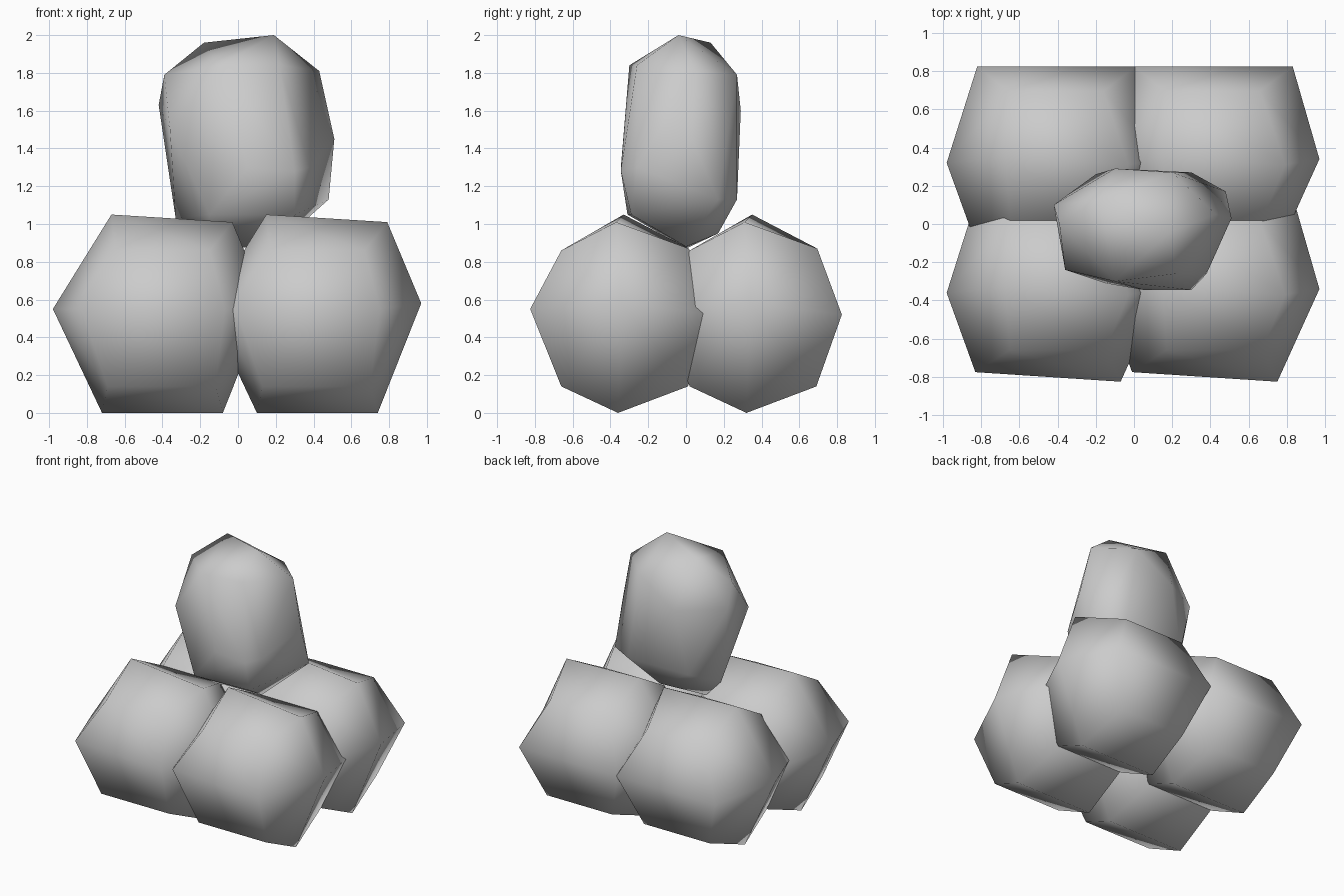
import bpy, bmesh

if "Cube" in bpy.data.objects:
    bpy.data.objects.remove(bpy.data.objects["Cube"])


def finish(bm, name, location=(0, 0, 0)):
    bmesh.ops.recalc_face_normals(bm, faces=bm.faces)
    mesh = bpy.data.meshes.new(name)
    bm.to_mesh(mesh)
    bm.free()
    for p in mesh.polygons:
        p.use_smooth = True
    obj = bpy.data.objects.new(name, mesh)
    obj.location = location
    bpy.context.collection.objects.link(obj)
    return obj


# Base stone: two eight-sided rings joined, closed by a blunt point at each end
# each entry: y, z, x on left ring, x on right ring
RING = [(-0.02, 0.00, -0.31, 0.33), (0.35, 0.14, -0.27, 0.28),
        (0.485, 0.52, -0.41, 0.42), (0.355, 0.87, -0.25, 0.25),
        (-0.01, 1.03, -0.26, 0.38), (-0.32, 0.86, -0.24, 0.26),
        (-0.46, 0.55, -0.42, 0.34), (-0.32, 0.14, -0.28, 0.29)]


def base_stone(name, location):
    bm = bmesh.new()
    left, right = [], []
    for i, (y, z, xl, xr) in enumerate(RING):
        top = 0.02 if i == 4 else 0          # top ridge slopes down to the right
        front = 0.025 if i == 6 else 0       # front ridge leans out to the right
        left.append(bm.verts.new((xl, y + top + front, z + top)))
        right.append(bm.verts.new((xr, y - top - front, z - top)))
    tip_l = bm.verts.new((-0.57, -0.02, 0.55))
    tip_r = bm.verts.new((0.56, 0.0, 0.58))
    for i in range(8):
        j = (i + 1) % 8
        bm.faces.new((left[i], left[j], right[j], right[i]))
        bm.faces.new((tip_l, left[j], left[i]))
        bm.faces.new((tip_r, right[i], right[j]))
    return finish(bm, name, location)


for row, y in (("front", -0.34), ("back", 0.34)):
    for side, x in (("left", -0.41), ("right", 0.41)):
        base_stone(f"{row}_{side}_stone", (x, y, 0))

# Upright stone on top: convex faceted lump
TOP = [(0.19, -0.04, 2.0), (-0.18, 0.13, 1.96), (-0.39, 0.0, 1.79), (0.43, 0.05, 1.81),
       (-0.1, -0.30, 1.84), (0.22, -0.26, 1.84), (0.05, -0.345, 1.3), (0.3, -0.345, 1.28),
       (0.2, 0.27, 1.79), (-0.1, 0.29, 1.6), (0.3, 0.27, 1.13), (-0.2, 0.26, 1.13),
       (-0.42, 0.1, 1.63), (-0.36, -0.24, 1.5), (-0.33, 0.05, 1.03), (0.51, 0.03, 1.45),
       (0.48, 0.17, 1.13), (0.38, -0.26, 1.3), (0.3, -0.29, 1.05), (-0.15, -0.31, 1.05),
       (0.2, 0.0, 0.88), (-0.17, 0.0, 0.87), (0.1, 0.17, 0.95)]
bm = bmesh.new()
for p in TOP:
    bm.verts.new(p)
hull = bmesh.ops.convex_hull(bm, input=bm.verts)
loose = [v for v in bm.verts if not v.link_faces]
bmesh.ops.delete(bm, geom=loose, context='VERTS')
finish(bm, "top_stone")
